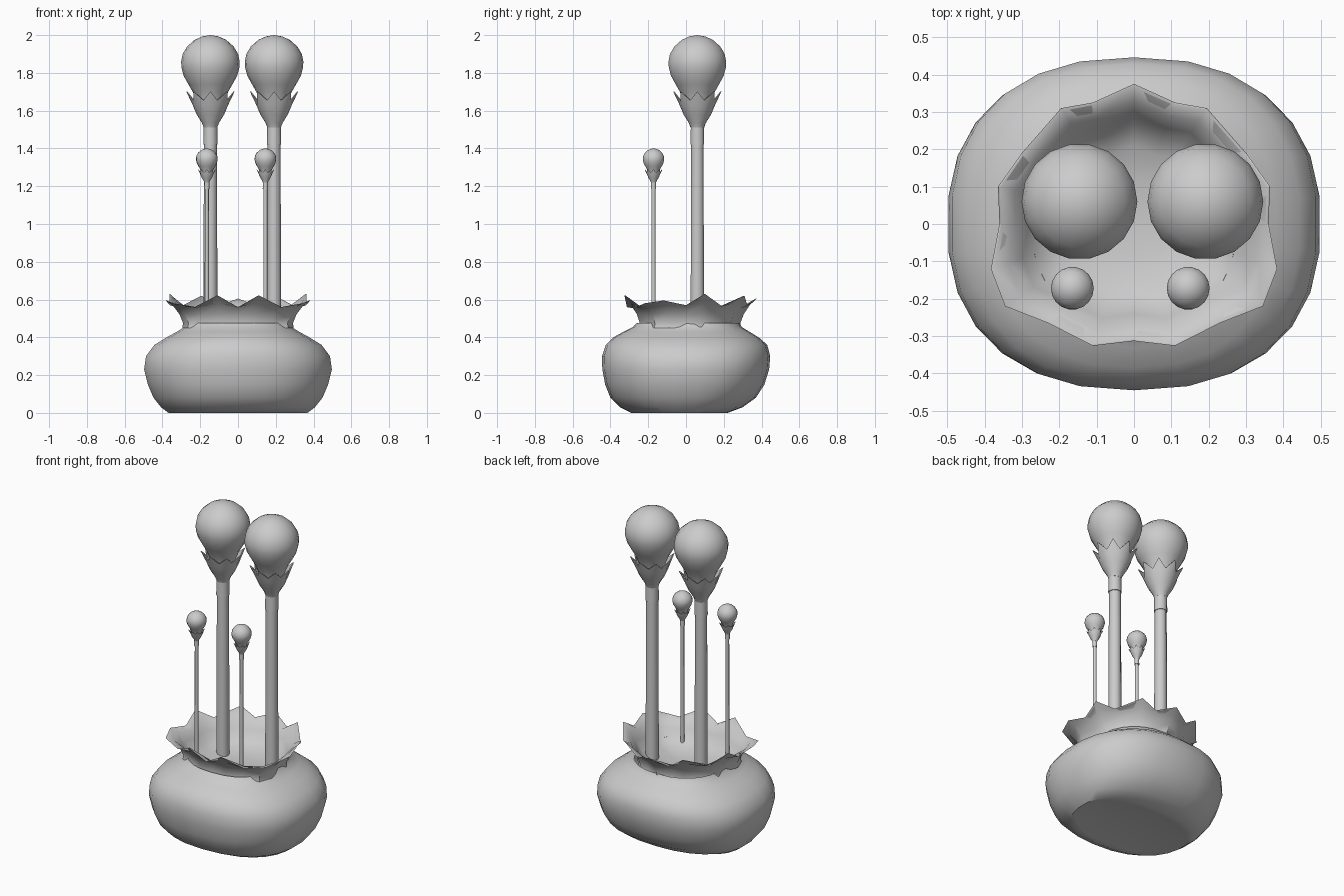
import bpy, math

if "Cube" in bpy.data.objects:
    bpy.data.objects.remove(bpy.data.objects["Cube"])


def make_object(name, rings, cap_start=None, cap_end=None, angle=40):
    """Skin a list of equal-length vertex rings; optional pole points close the ends."""
    n = len(rings[0])
    verts = [v for r in rings for v in r]
    faces = []
    for i in range(len(rings) - 1):
        for j in range(n):
            k = (j + 1) % n
            faces.append((i * n + j, i * n + k, (i + 1) * n + k, (i + 1) * n + j))
    if cap_start:
        verts.append(cap_start)
        faces += [(len(verts) - 1, (j + 1) % n, j) for j in range(n)]
    if cap_end:
        b = (len(rings) - 1) * n
        verts.append(cap_end)
        faces += [(len(verts) - 1, b + j, b + (j + 1) % n) for j in range(n)]
    me = bpy.data.meshes.new(name)
    me.from_pydata(verts, [], faces)
    ob = bpy.data.objects.new(name, me)
    bpy.context.collection.objects.link(ob)
    bpy.ops.object.select_all(action='DESELECT')
    ob.select_set(True)
    bpy.context.view_layer.objects.active = ob
    bpy.ops.object.shade_smooth_by_angle(angle=math.radians(angle))
    return ob


def super_ring(z, rx, front, back, n=26, e=2.35):
    """Rounded-square ring with different front and back depth."""
    pts = []
    for j in range(n):
        a = 2 * math.pi * (j + 0.5) / n
        c, s = math.cos(a), math.sin(a)
        x = math.copysign(abs(c) ** (2 / e), c) * rx
        y = math.copysign(abs(s) ** (2 / e), s) * (back if s > 0 else front)
        pts.append((x, y, z))
    return pts


def circle(x, y, z, r, n, turn=0.0):
    return [(x + r * math.cos(2 * math.pi * j / n + turn),
             y + r * math.sin(2 * math.pi * j / n + turn), z) for j in range(n)]


# Bulging pot body: z, half width, front depth, back depth
body = [(0.005, 0.34, 0.26, 0.18), (0.0, 0.37, 0.29, 0.22), (0.03, 0.41, 0.35, 0.30),
        (0.08, 0.45, 0.40, 0.37), (0.15, 0.48, 0.428, 0.415), (0.23, 0.50, 0.443, 0.44),
        (0.30, 0.49, 0.445, 0.446), (0.36, 0.445, 0.425, 0.43), (0.40, 0.38, 0.385, 0.385),
        (0.43, 0.325, 0.33, 0.335), (0.455, 0.285, 0.28, 0.295), (0.475, 0.275, 0.262, 0.285)]
make_object("pot_body", [super_ring(*p) for p in body], cap_start=(0, 0, 0.015))

# Pointed collar: right half of the zigzag rim, mirrored to the left
half = [(0.11, 0.325, 0.565), (0.195, 0.31, 0.62), (0.30, 0.19, 0.565), (0.364, 0.10, 0.63),
        (0.36, 0.0, 0.57), (0.383, -0.12, 0.595), (0.345, -0.22, 0.58),
        (0.23, -0.265, 0.56), (0.11, -0.326, 0.622)]
rim = [(0, 0.375, 0.605)] + half + [(0, -0.313, 0.56)] + [(-x, y, z) for x, y, z in reversed(half)]
rim.reverse()


def rim_ring(f, z, follow=0.0, drop=0.0):
    return [(x * f, 0.012 + (y - 0.012) * f, z + (rz - z) * follow - drop) for x, y, rz in rim]


collar = [rim_ring(0.77, 0.45), rim_ring(0.76, 0.475), rim_ring(0.81, 0.515, 0.1),
          rim_ring(0.90, 0.55, 0.4), rim_ring(1.0, 0, 1.0), rim_ring(0.985, 0, 1.0),
          rim_ring(0.88, 0.555, 0.4), rim_ring(0.78, 0.515, 0.1), rim_ring(0.70, 0.475),
          rim_ring(0.55, 0.445), rim_ring(0.3, 0.425)]
make_object("pointed_collar", collar, cap_end=(0, 0.01, 0.42))


def bud(label, x, y, top, k, stem_r, base):
    """Stalk with a round bulb held in a toothed calyx; k scales the head."""
    def at(d):
        return top - d * k
    # Stem with a small socket under the calyx
    stem = [(base, stem_r * 1.05), (at(0.58), stem_r * 0.95), (at(0.58), 0.038 * k), (at(0.46), 0.036 * k)]
    make_object(label + "_stem", [circle(x, y, z, r, 10) for z, r in stem],
                (x, y, base), (x, y, at(0.46)))
    # Pear-shaped bulb
    prof = [(0.40, 0.060), (0.34, 0.078), (0.30, 0.094), (0.26, 0.117), (0.215, 0.142),
            (0.17, 0.1535), (0.14, 0.155), (0.10, 0.147), (0.06, 0.123), (0.025, 0.083), (0.007, 0.043)]
    make_object(label + "_bulb", [circle(x, y, at(d), r * k, 18) for d, r in prof],
                (x, y, at(0.42)), (x, y, top))
    # Toothed calyx cup
    n = 16
    cup = [(0.49, 0.036), (0.465, 0.045), (0.42, 0.073), (0.37, 0.094)]
    rings = [circle(x, y, at(d), r * k, n) for d, r in cup]
    tips, inner = [], []
    for j in range(n):
        a = 2 * math.pi * j / n
        d, r = (0.298, 0.128) if j % 2 == 0 else (0.345, 0.097)
        for lst, off in ((tips, 0.0), (inner, 0.006)):
            rr = (r - off) * k
            lst.append((x + rr * math.cos(a), y + rr * math.sin(a), at(d)))
    rings += [tips, inner, circle(x, y, at(0.37), 0.084 * k, n)]
    make_object(label + "_calyx", rings, cap_start=(x, y, at(0.49)))


# Two tall buds behind, two small ones in front
bud("tall_left", -0.146, 0.06, 2.0, 1.0, 0.036, 0.41)
bud("tall_right", 0.191, 0.06, 2.0, 1.0, 0.036, 0.41)
bud("small_left", -0.165, -0.172, 1.4, 0.37, 0.011, 0.45)
bud("small_right", 0.145, -0.172, 1.4, 0.37, 0.011, 0.45)
